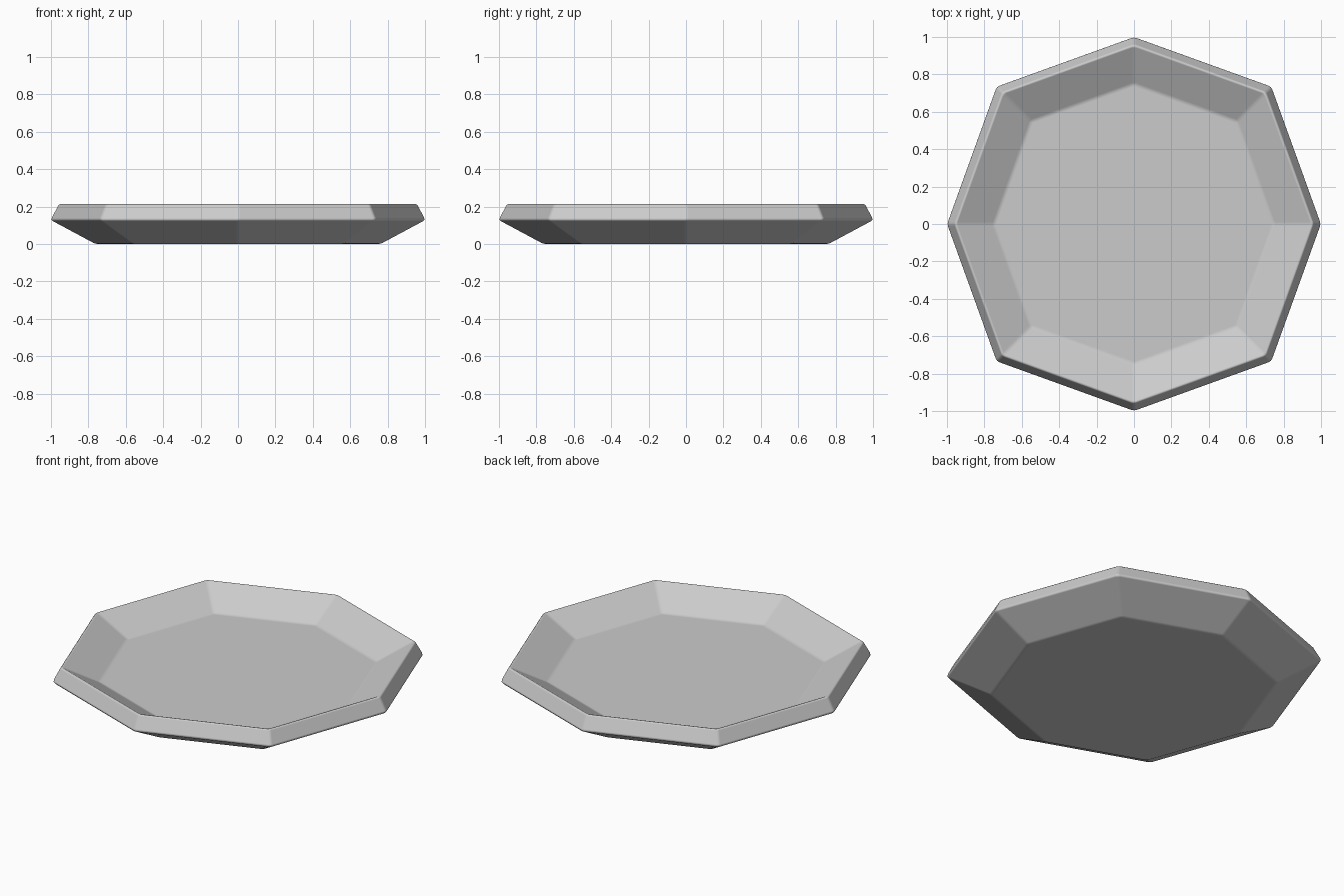
import bpy, bmesh, math

if "Cube" in bpy.data.objects:
    bpy.data.objects.remove(bpy.data.objects["Cube"])

# Plate cross-section: (radius at the axis corners, height)
profile = [(0.765, 0.0), (1.004, 0.128), (0.957, 0.217), (0.748, 0.105)]
DIAGONAL = 1.039  # diagonal corners sit slightly further out

bm = bmesh.new()
rings = []
for r, z in profile:
    ring = []
    for i in range(8):
        a = i * math.pi / 4
        k = r * (DIAGONAL if i % 2 else 1.0)
        ring.append(bm.verts.new((k * math.cos(a), k * math.sin(a), z)))
    rings.append(ring)

# Outer wall, rim and inner wall
for lower, upper in zip(rings, rings[1:]):
    for i in range(8):
        j = (i + 1) % 8
        bm.faces.new((lower[i], lower[j], upper[j], upper[i]))
# Underside and inner floor
bm.faces.new(rings[0][::-1])
bm.faces.new(rings[-1])
bmesh.ops.recalc_face_normals(bm, faces=bm.faces[:])

mesh = bpy.data.meshes.new("octagonal_plate")
bm.to_mesh(mesh)
bm.free()
mesh.polygons.foreach_set("use_smooth", [True] * len(mesh.polygons))
plate = bpy.data.objects.new("octagonal_plate", mesh)
bpy.context.collection.objects.link(plate)

# Softened edges
bevel = plate.modifiers.new("soft_edges", "BEVEL")
bevel.width = 0.012
bevel.segments = 2
bevel.limit_method = "ANGLE"
bevel.angle_limit = math.radians(12)
bevel.harden_normals = True
